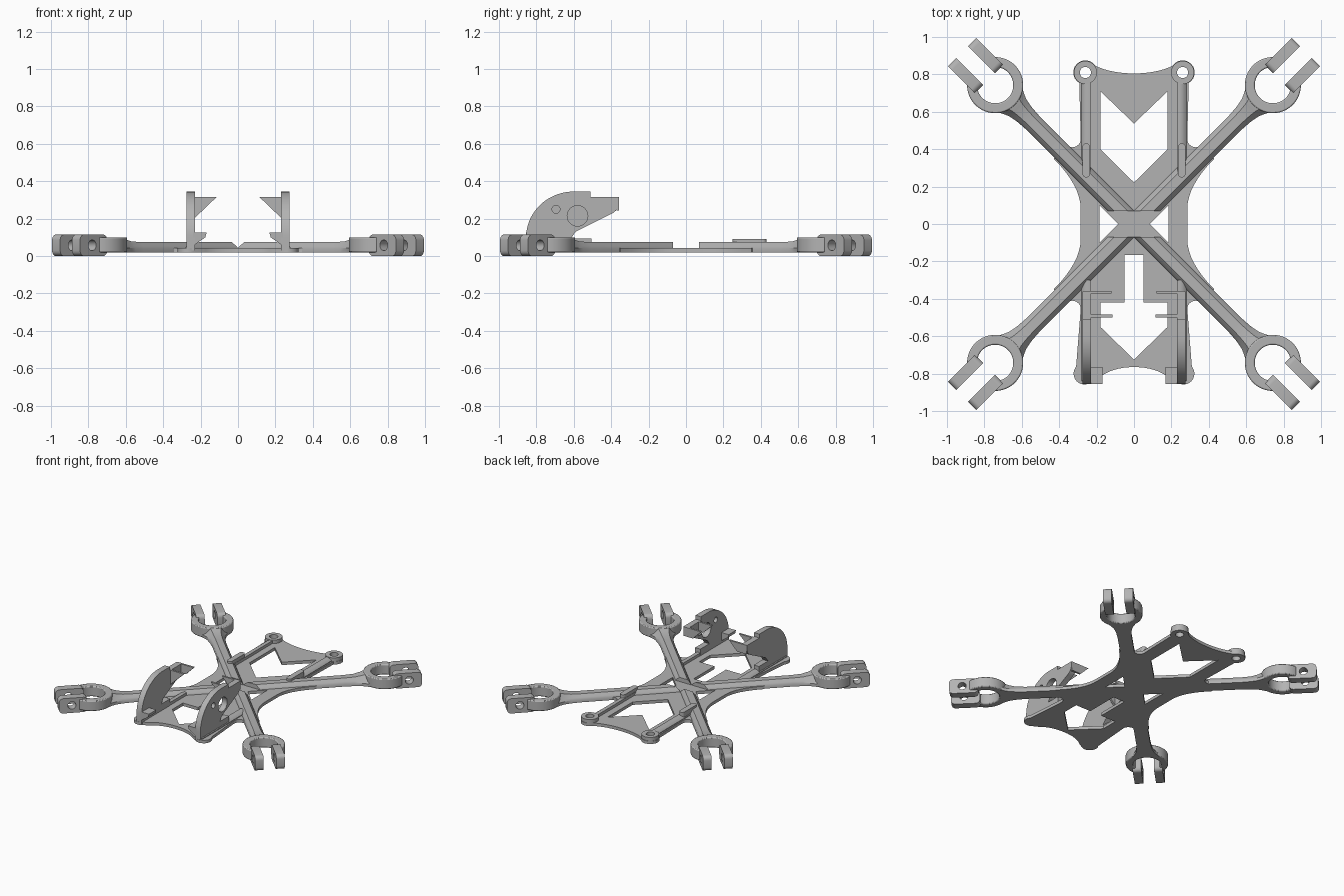
import bpy, bmesh
from math import sin, cos, radians, sqrt
from mathutils import Matrix

cube = bpy.data.objects.get("Cube")
if cube:
    bpy.data.objects.remove(cube, do_unlink=True)

grey = bpy.data.materials.new("light_grey_plastic")
grey.use_nodes = True
COLOUR = (0.45, 0.45, 0.45, 1)
grey.diffuse_color = COLOUR
for node in grey.node_tree.nodes:
    if node.type == 'BSDF_PRINCIPLED':
        node.inputs["Base Color"].default_value = COLOUR

BOTTOM, PLATE_TOP, RAIL_TOP = 0.02, 0.043, 0.075
# Axis maps: profile (p, q) and depth onto model axes
FLAT = Matrix()
SIDE = Matrix(((0, 0, 1, 0), (1, 0, 0, 0), (0, 1, 0, 0), (0, 0, 0, 1)))   # p=y q=z depth=x
FRONT = Matrix(((1, 0, 0, 0), (0, 0, 1, 0), (0, 1, 0, 0), (0, 0, 0, 1)))  # p=x q=z depth=y


def finish(name, bm, matrix):
    bm.transform(matrix)
    bmesh.ops.recalc_face_normals(bm, faces=bm.faces)
    mesh = bpy.data.meshes.new(name)
    bm.to_mesh(mesh)
    bm.free()
    mesh.materials.append(grey)
    mesh.shade_smooth()
    mesh.set_sharp_from_angle(angle=radians(32))
    obj = bpy.data.objects.new(name, mesh)
    bpy.context.collection.objects.link(obj)
    return obj


def slab(name, loops, low, high, matrix=FLAT):
    """Extrude an outline (first loop) with holes (other loops)."""
    curve = bpy.data.curves.new(name, 'CURVE')
    curve.dimensions, curve.fill_mode = '2D', 'BOTH'
    curve.extrude = (high - low) / 2
    for loop in loops:
        spline = curve.splines.new('POLY')
        spline.points.add(len(loop) - 1)
        for point, (p, q) in zip(spline.points, loop):
            point.co = (p, q, 0, 1)
        spline.use_cyclic_u = True
    temp = bpy.data.objects.new(name + "_outline", curve)
    bpy.context.collection.objects.link(temp)
    bpy.context.view_layer.update()
    mesh = bpy.data.meshes.new_from_object(
        temp.evaluated_get(bpy.context.evaluated_depsgraph_get()))
    bm = bmesh.new()
    bm.from_mesh(mesh)
    bpy.data.objects.remove(temp, do_unlink=True)
    bpy.data.meshes.remove(mesh)
    bmesh.ops.remove_doubles(bm, verts=bm.verts, dist=0.0003)
    if len(loops) == 1:
        bmesh.ops.dissolve_limit(bm, angle_limit=0.01, verts=bm.verts, edges=bm.edges)
    return finish(name, bm, matrix @ Matrix.Translation((0, 0, (low + high) / 2)))


def arc(cx, cy, r, start, end, steps=12, ry=None):
    angles = [radians(start + (end - start) * i / steps) for i in range(steps + 1)]
    return [(cx + r * cos(a), cy + (ry or r) * sin(a)) for a in angles]


def circle(cx, cy, r, steps=28):
    return arc(cx, cy, r, 0, 360, steps)[:-1]


def mirror_x(points):
    return points + [(-x, y) for x, y in reversed(points) if abs(x) > 1e-6]


def smooth_bend(a, b, c, steps=8):
    """Quadratic bend from a to c, pulled towards b."""
    ts = [i / steps for i in range(steps + 1)]
    return [tuple((1 - t) ** 2 * a[k] + 2 * t * (1 - t) * b[k] + t * t * c[k]
                  for k in (0, 1)) for t in ts]


# Base plate with its windows
def arm_flank(s):
    notch = arc(0.33, s * 0.455, 0.045, 180, 180 + s * 135, 10)
    web = smooth_bend((0.43, s * 0.35), (0.285, s * 0.205), (0.285, s * 0.08))
    return notch + web


half = smooth_bend((0, 0.805), (0.12, 0.805), (0.205, 0.845))
half += arc(0.26, 0.81, 0.065, 145, -60)
half += arm_flank(1) + arm_flank(-1)[::-1]
half += arc(0.265, -0.8, 0.058, 40, -130)
half += smooth_bend((0.19, -0.825), (0.12, -0.765), (0, -0.765))
back_window = mirror_x([(0, 0.537), (0.18, 0.71), (0.18, 0.4), (0, 0.222)])
front_window = mirror_x([(0.05, -0.165), (0.05, -0.42), (0.18, -0.42),
                         (0.18, -0.55), (0, -0.725)])
holes = [back_window, front_window]
for s in (1, -1):
    holes.append([(s * 0.185, 0.1), (s * 0.185, -0.1), (s * 0.085, 0)])
    holes.append(circle(s * 0.26, 0.81, 0.03))
slab("base_plate", [mirror_x(half)] + holes, BOTTOM, PLATE_TOP)


# Arms with motor rings and clamp lugs
def arm(name, matrix):
    stations = [(0.07 * sqrt(2), 0.05, RAIL_TOP), (0.76, 0.05, RAIL_TOP),
                (0.83, 0.055, 0.078), (0.88, 0.065, 0.088), (0.91, 0.078, 0.098),
                (0.94, 0.095, 0.1)]
    bm = bmesh.new()
    rings = []
    for i, (u, w, top) in enumerate(stations):
        section = [(-w, BOTTOM), (w, BOTTOM), (w, 0.042), (0.85 * w, 0.055),
                   (0.5 * w, top), (-0.5 * w, top), (-0.85 * w, 0.055), (-w, 0.042)]
        # the inner end is cut square to the plate
        rings.append([bm.verts.new((u - (v if i == 0 else 0), v, z)) for v, z in section])
    for a, b in zip(rings, rings[1:]):
        for k in range(len(a)):
            j = (k + 1) % len(a)
            bm.faces.new((a[k], a[j], b[j], b[k]))
    bm.faces.new(rings[0])
    bm.faces.new(rings[-1])
    finish(name, bm, matrix)


HUB = 1.05
for end, sy in (("front", -1), ("back", 1)):
    for side, sx in (("left", 1), ("right", -1)):
        tag = end + "_" + side
        place = Matrix.Diagonal((sx, sy, 1, 1)) @ Matrix.Rotation(radians(45), 4, 'Z')
        arm(tag + "_arm", place)
        c_shape = arc(HUB, 0, 0.15, 44, 316, 40) + arc(HUB, 0, 0.097, 332, 28, 36)
        ring = slab(tag + "_motor_ring", [c_shape], BOTTOM, 0.1, place)
        bevel = ring.modifiers.new("soft_edges", 'BEVEL')
        bevel.width, bevel.segments = 0.012, 2
        bevel.limit_method, bevel.angle_limit = 'ANGLE', radians(50)
        lug = (arc(1.27, 0.085, 0.03, 0, 90, 5) + arc(1.125, 0.085, 0.03, 90, 180, 5)
               + arc(1.125, 0.03, 0.03, 180, 270, 5) + arc(1.27, 0.03, 0.03, 270, 360, 5))
        for label, v in (("a", 0.045), ("b", -0.106)):
            slab(tag + "_clamp_lug_" + label, [lug, circle(1.208, 0.058, 0.029)],
                 v, v + 0.061, place @ FRONT)

# Side rails, corner bosses, fins and hooks
rail = [(0.232, BOTTOM), (0.232, RAIL_TOP - 0.01), (0.25, RAIL_TOP - 0.008),
        (0.268, 0.06), (0.28, 0.048), (0.284, BOTTOM)]
pad = arc(0.255, 0.41, 0.021, 0, 180) + arc(0.255, 0.27, 0.021, 180, 360)
fin = ([(-0.855, 0.03)] + arc(-0.6, 0.1, 0.255, 180, 90, 18, ry=0.245)
       + [(-0.51, 0.345), (-0.51, 0.315), (-0.36, 0.315)]
       + smooth_bend((-0.36, 0.28), (-0.36, 0.245), (-0.4, 0.225))
       + [(-0.59, 0.13), (-0.615, 0.095), (-0.505, 0.095), (-0.505, 0.03)])
hook = [(0.24, 0.125), (0.168, 0.125), (0.175, 0.1), (0.24, 0.055)]
rear_rib = [(0.27, 0.315), (0.12, 0.315), (0.19, 0.245), (0.27, 0.245)]
front_rib = [(0.27, 0.315), (0.115, 0.315), (0.235, 0.2), (0.27, 0.2)]

for side, sx in (("left", 1), ("right", -1)):
    flip = Matrix.Diagonal((sx, 1, 1, 1))
    slab(side + "_back_rail", [rail], 0.25, 0.765, flip @ FRONT)
    slab(side + "_front_rail", [rail], -0.84, -0.3, flip @ FRONT)
    slab(side + "_rail_pad", [pad], 0.04, 0.092, flip)
    slab(side + "_corner_boss", [circle(0.26, 0.81, 0.062), circle(0.26, 0.81, 0.03)],
         BOTTOM, 0.07, flip)
    # only the left fin is pierced
    cuts = [circle(-0.695, 0.25, 0.021), circle(-0.58, 0.215, 0.055)] if sx > 0 else []
    slab(side + "_fin", [fin] + cuts, 0.23, 0.275, flip @ SIDE)
    slab(side + "_lower_hook", [hook], -0.855, -0.765, flip @ FRONT)
    slab(side + "_rear_rib", [rear_rib], -0.372, -0.357, flip @ FRONT)
    slab(side + "_front_rib", [front_rib], -0.5, -0.485, flip @ FRONT)
